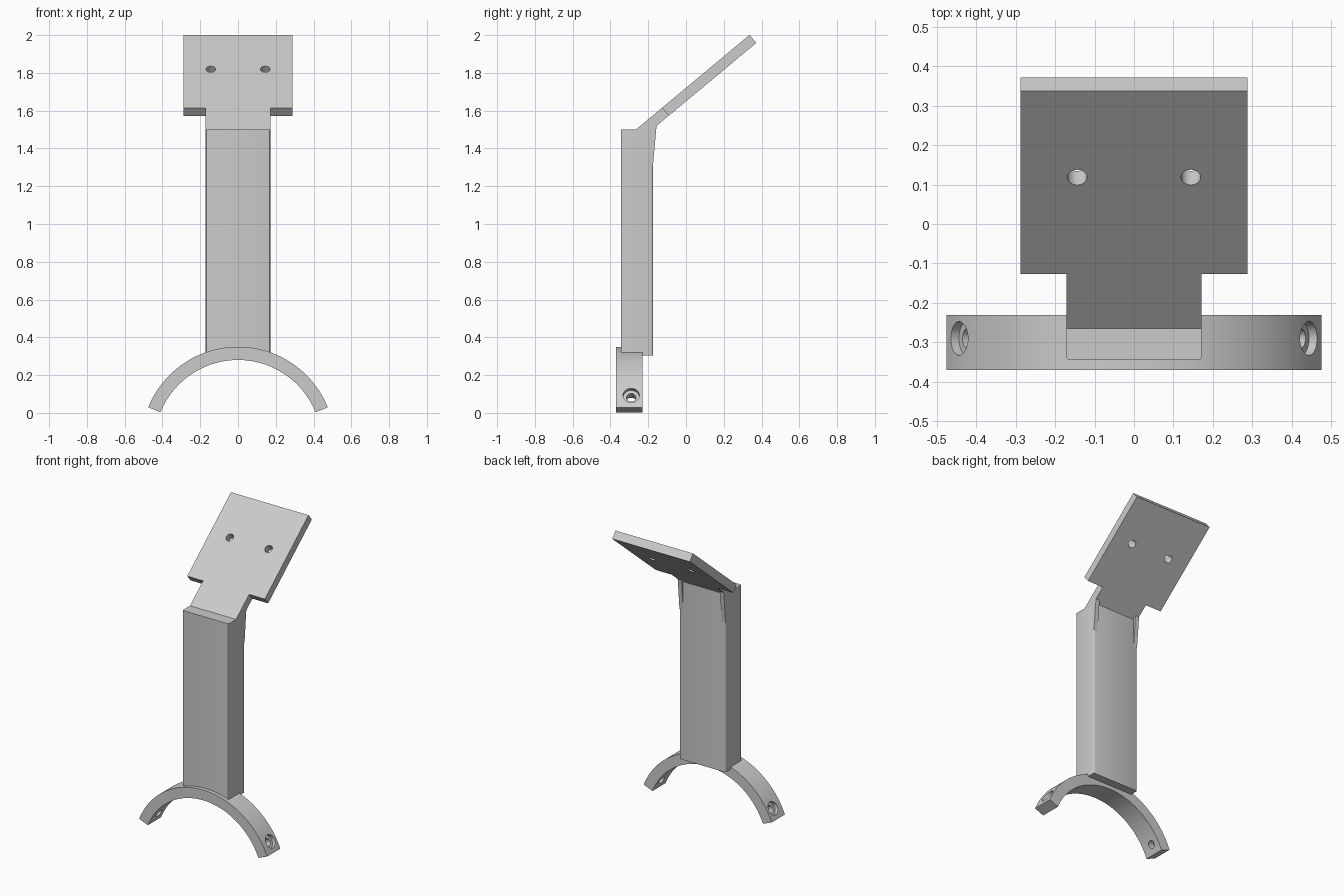
import bpy, bmesh
from math import sin, cos, pi, radians
from mathutils import Vector, Matrix

cube = bpy.data.objects.get("Cube")
if cube:
    bpy.data.objects.remove(cube, do_unlink=True)

grey = bpy.data.materials.new("light grey")
grey.use_nodes = True
colour = (0.6, 0.6, 0.6, 1)
grey.diffuse_color = colour
grey.node_tree.nodes["Principled BSDF"].inputs["Base Color"].default_value = colour


def finish(name, bm):
    bmesh.ops.recalc_face_normals(bm, faces=bm.faces)
    mesh = bpy.data.meshes.new(name)
    bm.to_mesh(mesh)
    bm.free()
    mesh.materials.append(grey)
    ob = bpy.data.objects.new(name, mesh)
    bpy.context.collection.objects.link(ob)
    return ob


def prism(name, points, sweep):
    """Extrude a closed outline of 3D points along a vector."""
    bm = bmesh.new()
    face = bm.faces.new([bm.verts.new(p) for p in points])
    new = bmesh.ops.extrude_face_region(bm, geom=[face])["geom"]
    bmesh.ops.translate(bm, vec=sweep, verts=[g for g in new if isinstance(g, bmesh.types.BMVert)])
    return finish(name, bm)


def select(ob):
    bpy.ops.object.select_all(action='DESELECT')
    ob.select_set(True)
    bpy.context.view_layer.objects.active = ob


def drill(ob, centre, axis, radius, depth):
    """Cut a round hole centred on a point, reaching depth both ways."""
    bm = bmesh.new()
    turn = Vector(axis).to_track_quat('Z', 'Y').to_matrix().to_4x4()
    bmesh.ops.create_cone(bm, cap_ends=True, segments=32, radius1=radius, radius2=radius,
                          depth=2 * depth, matrix=Matrix.Translation(centre) @ turn)
    cutter = finish("hole_cutter", bm)
    cutter.hide_render = True
    mod = ob.modifiers.new("hole", 'BOOLEAN')
    mod.operation, mod.solver, mod.object = 'DIFFERENCE', 'EXACT', cutter
    select(ob)
    bpy.ops.object.modifier_apply(modifier=mod.name)
    bpy.data.objects.remove(cutter, do_unlink=True)


def smooth(ob):
    select(ob)
    bpy.ops.object.shade_smooth_by_angle(angle=radians(30))


# Curved clamp saddle with counterbored screw holes
OUTER, INNER, ZC, STEPS = 0.5125, 0.4425, -0.1625, 64
angles = [radians(22 + 136 * i / STEPS) for i in range(STEPS + 1)]
ring = [(r * cos(a), -0.37, ZC + r * sin(a))
        for r, seq in ((OUTER, angles), (INNER, angles[::-1])) for a in seq]
saddle = prism("saddle", ring, (0, 0.14, 0))
for a in (radians(30), radians(150)):
    axis = Vector((cos(a), 0, sin(a)))
    centre = Vector((0, -0.29, ZC)) + axis * OUTER
    drill(saddle, centre, axis, 0.043, 0.025)
    drill(saddle, centre, axis, 0.025, 0.15)
smooth(saddle)

# Upright column with lightly rounded long edges
W = 0.171
bm = bmesh.new()
bmesh.ops.create_cube(bm, size=1, matrix=Matrix.Translation((0, -0.26, 0.9025))
                      @ Matrix.Diagonal((2 * W, 0.17, 1.195, 1)))
upright = [e for e in bm.edges if abs(e.verts[0].co.z - e.verts[1].co.z) > 0.5]
bmesh.ops.bevel(bm, geom=upright, offset=0.008, segments=3, profile=0.5, affect='EDGES')
smooth(finish("column", bm))

# Tilted T-shaped mounting plate with two screw holes
tilt = radians(39.8)
along = Vector((0, cos(tilt), sin(tilt)))
normal = Vector((0, -sin(tilt), cos(tilt)))
base = Vector((0, -0.265, 1.5))
NECK, LENGTH, WIDE = 0.18, 0.783, 0.288
half = [(W, 0), (W, NECK), (WIDE, NECK), (WIDE, LENGTH)]
outline = half + [(-x, s) for x, s in reversed(half)]
plate = prism("mounting_plate", [base + along * s + Vector((x, 0, 0)) for x, s in outline],
              normal * -0.055)
for x in (-0.144, 0.144):
    drill(plate, base + along * 0.499 + Vector((x, 0, 0)), normal, 0.025, 0.15)
smooth(plate)

# Thin ribs bracing the plate against the back of the column
rib = [(-0.19, 1.31), (-0.175, 1.31), (-0.155, 1.53), (-0.19, 1.5)]
for name, x in (("right_rib", -W), ("left_rib", W - 0.028)):
    prism(name, [(x, y, z) for y, z in rib], (0.028, 0, 0))
